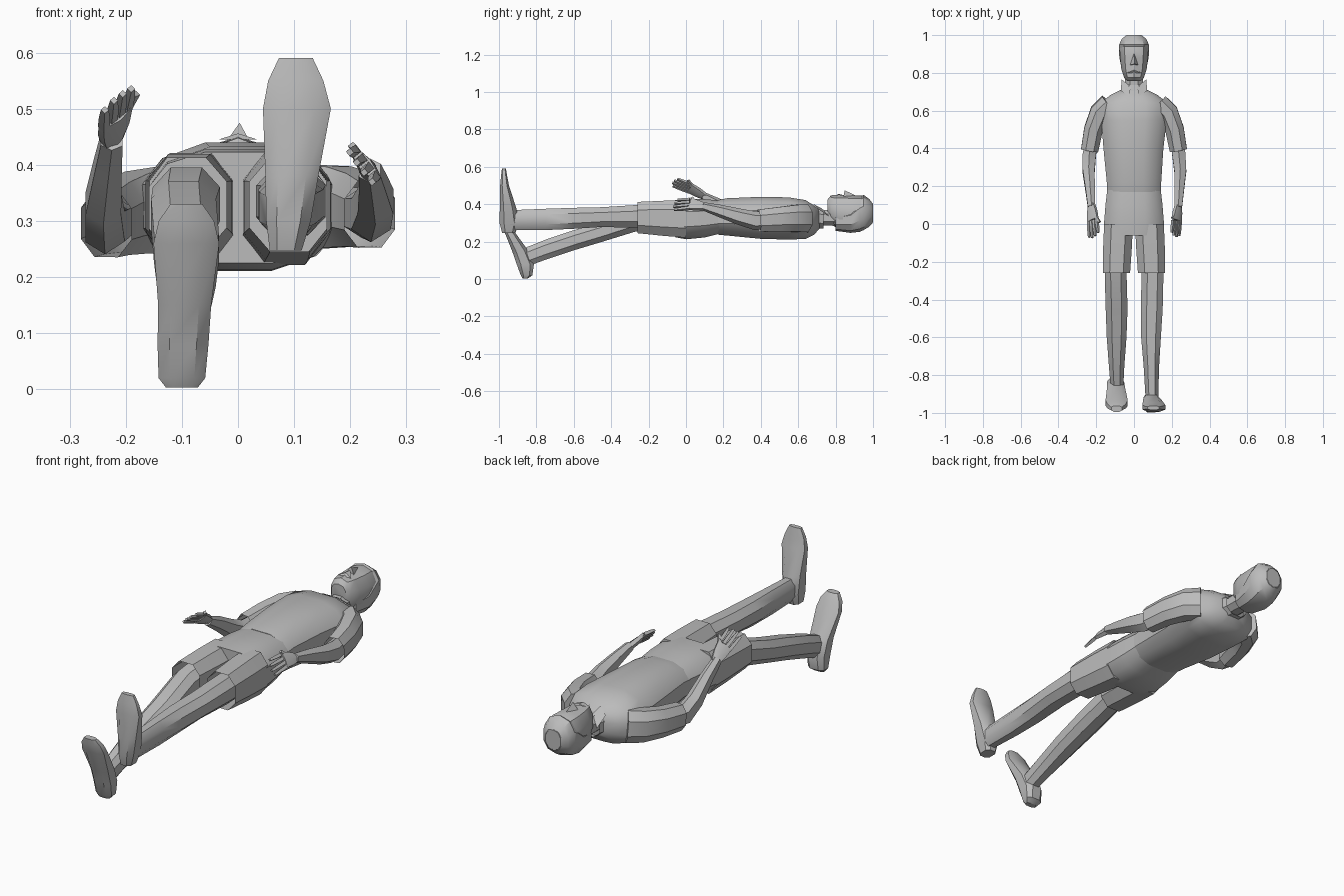
import bpy, bmesh, math
from mathutils import Vector

grey = bpy.data.materials.new("plain grey")
grey.diffuse_color = (0.5, 0.5, 0.5, 1)


def finish(name, bm, angle=35):
    bmesh.ops.recalc_face_normals(bm, faces=bm.faces)
    mesh = bpy.data.meshes.new(name)
    bm.to_mesh(mesh)
    bm.free()
    mesh.materials.append(grey)
    ob = bpy.data.objects.new(name, mesh)
    bpy.context.collection.objects.link(ob)
    bpy.ops.object.select_all(action='DESELECT')
    ob.select_set(True)
    bpy.context.view_layer.objects.active = ob
    bpy.ops.object.shade_smooth_by_angle(angle=math.radians(angle))
    return ob


def loft(name, rings, n=8, power=2.3, caps=(True, True)):
    """Skin rings given as (centre, half axis u, half axis v)."""
    bm = bmesh.new()
    loops = []
    for c, u, v in rings:
        loop = []
        for i in range(n):
            a = 2 * math.pi * (i + 0.5) / n
            ca, sa = math.cos(a), math.sin(a)
            p = (Vector(c) + Vector(u) * math.copysign(abs(ca) ** (2 / power), ca)
                 + Vector(v) * math.copysign(abs(sa) ** (2 / power), sa))
            loop.append(bm.verts.new(p))
        loops.append(loop)
    for a, b in zip(loops, loops[1:]):
        for i in range(n):
            j = (i + 1) % n
            bm.faces.new((a[i], a[j], b[j], b[i]))
    if caps[0]:
        bm.faces.new(loops[0])
    if caps[1]:
        bm.faces.new(loops[-1])
    return finish(name, bm)


def along_y(name, secs, **kw):
    """Sections (y, centre x, half width, low z, high z)."""
    return loft(name, [((x, y, (lo + hi) / 2), (w, 0, 0), (0, 0, (hi - lo) / 2))
                       for y, x, w, lo, hi in secs], **kw)


def tube(name, pts, across, **kw):
    """Path points (x, y, z, half width along across, half thickness)."""
    ps = [Vector(p[:3]) for p in pts]
    rings = []
    for i, p in enumerate(pts):
        t = (ps[min(i + 1, len(ps) - 1)] - ps[max(i - 1, 0)]).normalized()
        u = Vector(across)
        u = (u - t * u.dot(t)).normalized()
        rings.append((ps[i], u * p[3], t.cross(u) * p[4]))
    return loft(name, rings, **kw)


def wedge(name, pts, faces):
    bm = bmesh.new()
    vs = [bm.verts.new(p) for p in pts]
    for f in faces:
        bm.faces.new([vs[i] for i in f])
    return finish(name, bm, 20)


# Torso
along_y("shirt", [(0.17, 0, 0.147, 0.235, 0.425), (0.22, 0, 0.148, 0.23, 0.435),
                  (0.40, -0.003, 0.163, 0.212, 0.443), (0.55, 0, 0.178, 0.208, 0.44),
                  (0.64, 0, 0.185, 0.212, 0.425), (0.685, 0, 0.125, 0.235, 0.395),
                  (0.715, 0, 0.06, 0.27, 0.37)], n=12, power=2.5)

# Shorts: pelvis plus two open legs
along_y("shorts_hips", [(-0.06, 0, 0.163, 0.222, 0.425), (0.0, 0, 0.163, 0.21, 0.43),
                        (0.1, 0, 0.155, 0.22, 0.43), (0.2, 0, 0.143, 0.245, 0.42)],
        n=12, power=2.7)
for side, label in ((-1, "right"), (1, "left")):
    along_y(label + "_shorts_leg",
            [(0.0, side * 0.082, 0.081, 0.215, 0.428),
             (-0.12, side * 0.087, 0.081, 0.225, 0.425),
             (-0.26, side * 0.093, 0.077, 0.24, 0.418)],
            n=8, power=2.5, caps=(True, False))

# Legs
along_y("left_leg", [(-0.1, 0.092, 0.064, 0.27, 0.40), (-0.27, 0.098, 0.062, 0.27, 0.40),
                     (-0.45, 0.094, 0.062, 0.275, 0.388), (-0.6, 0.09, 0.056, 0.265, 0.385),
                     (-0.75, 0.092, 0.044, 0.258, 0.38), (-0.94, 0.095, 0.035, 0.26, 0.372)])
along_y("right_leg", [(-0.1, -0.092, 0.064, 0.26, 0.40), (-0.27, -0.097, 0.062, 0.25, 0.375),
                      (-0.45, -0.092, 0.062, 0.195, 0.31), (-0.6, -0.092, 0.056, 0.15, 0.265),
                      (-0.75, -0.092, 0.044, 0.1, 0.215), (-0.875, -0.09, 0.035, 0.055, 0.165)])


# Feet: sections (z, centre x, half width, sole y, instep y)
def foot(name, secs):
    loft(name, [((x, (a + b) / 2, z), (w, 0, 0), (0, (b - a) / 2, 0))
                for z, x, w, a, b in secs], n=8, power=2.8)


foot("left_foot", [(0.247, 0.085, 0.03, -0.985, -0.91), (0.30, 0.09, 0.042, -1.0, -0.89),
                   (0.38, 0.096, 0.05, -0.998, -0.905), (0.50, 0.105, 0.064, -0.995, -0.945),
                   (0.55, 0.103, 0.052, -0.99, -0.955), (0.59, 0.103, 0.032, -0.985, -0.962)])
foot("right_foot", [(0.003, -0.1, 0.03, -0.875, -0.845), (0.02, -0.1, 0.044, -0.885, -0.82),
                    (0.08, -0.098, 0.048, -0.908, -0.81), (0.15, -0.095, 0.05, -0.932, -0.84),
                    (0.26, -0.092, 0.062, -0.975, -0.92), (0.30, -0.092, 0.052, -0.988, -0.94),
                    (0.33, -0.092, 0.03, -0.995, -0.962)])

# Sleeves and arms
tube("left_sleeve", [(0.13, 0.635, 0.325, 0.06, 0.08), (0.18, 0.59, 0.325, 0.058, 0.077),
                     (0.215, 0.50, 0.32, 0.053, 0.07), (0.235, 0.39, 0.312, 0.049, 0.064)],
     (1, 0, 0), caps=(True, False))
tube("right_sleeve", [(-0.13, 0.635, 0.32, 0.06, 0.08), (-0.18, 0.59, 0.315, 0.058, 0.077),
                      (-0.215, 0.50, 0.305, 0.053, 0.07), (-0.235, 0.39, 0.295, 0.049, 0.064)],
     (1, 0, 0), caps=(True, False))
tube("left_arm", [(0.22, 0.48, 0.315, 0.036, 0.045), (0.237, 0.37, 0.312, 0.04, 0.05),
                  (0.245, 0.28, 0.335, 0.036, 0.043), (0.24, 0.18, 0.365, 0.028, 0.033),
                  (0.235, 0.09, 0.39, 0.022, 0.022)], (1, 0, 0), n=6)
tube("right_arm", [(-0.22, 0.48, 0.30, 0.036, 0.045), (-0.237, 0.36, 0.29, 0.04, 0.05),
                   (-0.24, 0.28, 0.33, 0.036, 0.043), (-0.232, 0.18, 0.395, 0.028, 0.033),
                   (-0.225, 0.09, 0.445, 0.022, 0.022)], (1, 0, 0), n=6)


# Hands: palm, four fingers and a thumb
def hand(label, wrist, knuckle, tip, across, thumb):
    w, k, t, u = Vector(wrist), Vector(knuckle), Vector(tip), Vector(across).normalized()
    m = w.lerp(k, 0.5)
    tube(label + "_palm", [(*w, 0.02, 0.016), (*m, 0.034, 0.016), (*k, 0.04, 0.012)], u, n=6)
    for i in range(4):
        base = k + u * (i - 1.5) * 0.019
        end = t + u * (i - 1.5) * 0.022 + (k - t) * (0.05, 0.0, 0.08, 0.25)[i]
        mid = base.lerp(end, 0.55)
        tube(f"{label}_finger_{i + 1}", [(*base, 0.011, 0.011), (*mid, 0.010, 0.010),
                                         (*end, 0.007, 0.007)], u, n=4, power=2)
    tube(label + "_thumb", [(*m, 0.014, 0.012), (*Vector(thumb), 0.009, 0.008)], u, n=4, power=2)


hand("left", (0.235, 0.105, 0.385), (0.226, 0.02, 0.402), (0.218, -0.068, 0.395),
     (-0.6, 0, 0.75), (0.203, 0.03, 0.435))
hand("right", (-0.225, 0.105, 0.44), (-0.218, 0.02, 0.487), (-0.213, -0.072, 0.522),
     (0.7, 0.1, 0.65), (-0.182, 0.01, 0.527))

# Neck and head
along_y("neck", [(0.66, 0, 0.06, 0.285, 0.375), (0.73, 0, 0.05, 0.285, 0.37),
                 (0.82, 0, 0.052, 0.28, 0.38)])
along_y("head", [(0.757, 0, 0.038, 0.345, 0.425), (0.775, 0, 0.055, 0.295, 0.448),
                 (0.82, 0, 0.07, 0.262, 0.45), (0.88, 0, 0.077, 0.252, 0.448),
                 (0.935, 0, 0.08, 0.258, 0.448), (0.975, 0, 0.07, 0.28, 0.43),
                 (1.0, 0, 0.04, 0.305, 0.40)], n=10, power=2.3)
# Hair: raised cap over the back and crown
along_y("hair", [(0.80, 0, 0.064, 0.258, 0.36), (0.88, 0, 0.081, 0.247, 0.385),
                 (0.93, 0, 0.084, 0.253, 0.44), (0.95, 0, 0.082, 0.262, 0.45),
                 (0.98, 0, 0.068, 0.28, 0.428), (0.999, 0, 0.043, 0.302, 0.403)], n=10)
# Nose and moustache
wedge("nose", [(0, 0.91, 0.445), (-0.022, 0.842, 0.44), (0.022, 0.842, 0.44), (0.003, 0.848, 0.475)],
      [(0, 1, 3), (0, 3, 2), (1, 2, 3), (0, 2, 1)])
wedge("moustache", [(0, 0.845, 0.456), (-0.035, 0.80, 0.445), (0.035, 0.80, 0.445), (0, 0.815, 0.456)],
      [(0, 1, 3), (0, 3, 2), (1, 2, 3), (0, 2, 1)])

# Collar: band around the neck and two lapels
along_y("collar", [(0.69, 0, 0.075, 0.265, 0.385), (0.735, 0, 0.062, 0.268, 0.375)],
        caps=(False, False))
for s, label in ((-1, "right"), (1, "left")):
    wedge(label + "_lapel", [(s * 0.065, 0.765, 0.335), (s * 0.015, 0.725, 0.378),
                             (s * 0.028, 0.68, 0.402), (s * 0.07, 0.705, 0.375)],
          [(0, 1, 2), (0, 2, 3), (0, 3, 1), (1, 3, 2)])
